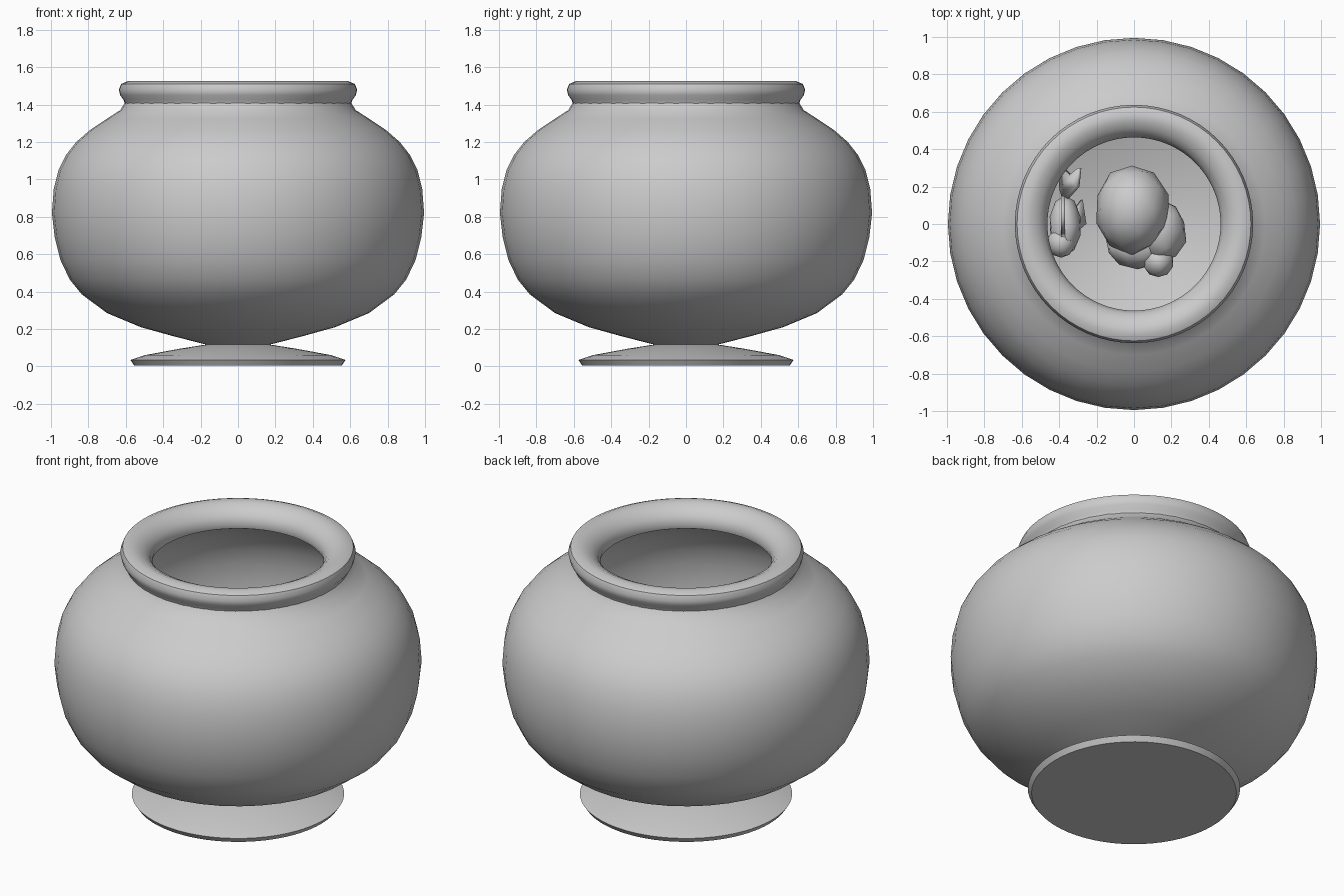
import bpy, bmesh, math, random
from mathutils import Vector, Matrix

cube = bpy.data.objects.get("Cube")
if cube:
    bpy.data.objects.remove(cube, do_unlink=True)

grey = bpy.data.materials.new("plain grey")
grey.use_nodes = True
colour = (0.6, 0.6, 0.6, 1)
grey.diffuse_color = colour
grey.node_tree.nodes["Principled BSDF"].inputs["Base Color"].default_value = colour


def finish(bm, name, angle=40):
    bmesh.ops.recalc_face_normals(bm, faces=bm.faces)
    mesh = bpy.data.meshes.new(name)
    bm.to_mesh(mesh)
    bm.free()
    mesh.materials.append(grey)
    obj = bpy.data.objects.new(name, mesh)
    bpy.context.collection.objects.link(obj)
    bpy.ops.object.select_all(action="DESELECT")
    obj.select_set(True)
    bpy.context.view_layer.objects.active = obj
    bpy.ops.object.shade_smooth_by_angle(angle=math.radians(angle))
    return obj


def lathe(name, profile, sides, closed=False):
    """Turn an (r, z) profile around the vertical axis."""
    bm = bmesh.new()
    verts = [bm.verts.new((r, 0, z)) for r, z in profile]
    edges = [bm.edges.new(pair) for pair in zip(verts, verts[1:])]
    if closed:
        edges.append(bm.edges.new((verts[-1], verts[0])))
    bmesh.ops.spin(bm, geom=verts + edges, cent=(0, 0, 0), axis=(0, 0, 1),
                   angle=math.tau, steps=sides, use_merge=True)
    bmesh.ops.remove_doubles(bm, verts=bm.verts, dist=0.0001)
    return finish(bm, name)


def add_blob(bm, centre, size, detail=2, rough=0.0):
    """Add an ellipsoid with slightly uneven vertices."""
    matrix = Matrix.Translation(centre) @ Matrix.Diagonal((*size, 1))
    made = bmesh.ops.create_icosphere(bm, subdivisions=detail, radius=1, matrix=matrix)
    for v in made["verts"]:
        v.co += (v.co - Vector(centre)) * random.uniform(-rough, rough)


random.seed(4)

# Round bowl: outer wall, then back down the inner wall
outer = [(0, 0.1), (0.17, 0.117), (0.34, 0.16), (0.52, 0.21), (0.7, 0.285),
         (0.835, 0.385), (0.9, 0.465), (0.95, 0.57), (0.98, 0.69), (0.995, 0.82),
         (0.985, 0.95), (0.96, 1.05), (0.92, 1.13), (0.865, 1.2), (0.79, 1.265),
         (0.7, 1.325), (0.63, 1.37), (0.605, 1.41)]
inner = [(r * 0.975, z + 0.025 * (1 - z / 1.41)) for r, z in reversed(outer)]
lathe("bowl", outer + inner, 40)

# Rolled rim on a short flared neck
rim = [(0.605, 1.405), (0.612, 1.425), (0.63, 1.45), (0.637, 1.48), (0.625, 1.51),
       (0.59, 1.525), (0.55, 1.52), (0.51, 1.5), (0.48, 1.47), (0.463, 1.43),
       (0.47, 1.4), (0.5, 1.385), (0.56, 1.385)]
lathe("rolled_rim", rim, 64, closed=True)

# Flared foot
foot = [(0, 0.005), (0.555, 0.005), (0.575, 0.035), (0.5, 0.06), (0.31, 0.095),
        (0.17, 0.117), (0, 0.117)]
lathe("foot", foot, 64)

# Rounded stone with smaller lobes on the bowl floor
bm = bmesh.new()
add_blob(bm, (-0.01, 0.08, 0.4), (0.2, 0.24, 0.24), rough=0.04)
add_blob(bm, (0.15, -0.04, 0.32), (0.13, 0.17, 0.15), rough=0.06)
add_blob(bm, (0.02, -0.12, 0.3), (0.17, 0.12, 0.13), rough=0.05)
add_blob(bm, (0.13, -0.2, 0.33), (0.08, 0.085, 0.1), rough=0.05)
finish(bm, "stone", 60)

# Small fish: body, bulging head and thin fins
bm = bmesh.new()
add_blob(bm, (-0.37, -0.01, 0.55), (0.085, 0.16, 0.11), rough=0.05)
add_blob(bm, (-0.39, -0.1, 0.58), (0.075, 0.08, 0.08))
finish(bm, "fish_body", 60)


def fin(name, points):
    bm = bmesh.new()
    bm.faces.new([bm.verts.new(p) for p in points])
    obj = finish(bm, name)
    solid = obj.modifiers.new("thickness", "SOLIDIFY")
    solid.thickness = 0.02
    solid.offset = 0


fin("tail_fin", [(-0.37, 0.12, 0.55), (-0.3, 0.2, 0.62), (-0.29, 0.3, 0.68),
                 (-0.34, 0.26, 0.56), (-0.4, 0.32, 0.46), (-0.39, 0.18, 0.49)])
fin("side_fin", [(-0.33, -0.06, 0.54), (-0.26, 0.0, 0.5), (-0.28, 0.13, 0.48),
                 (-0.33, 0.06, 0.54)])
fin("back_fin", [(-0.38, -0.08, 0.64), (-0.38, 0.04, 0.74), (-0.38, 0.15, 0.68),
                 (-0.38, 0.1, 0.6)])
